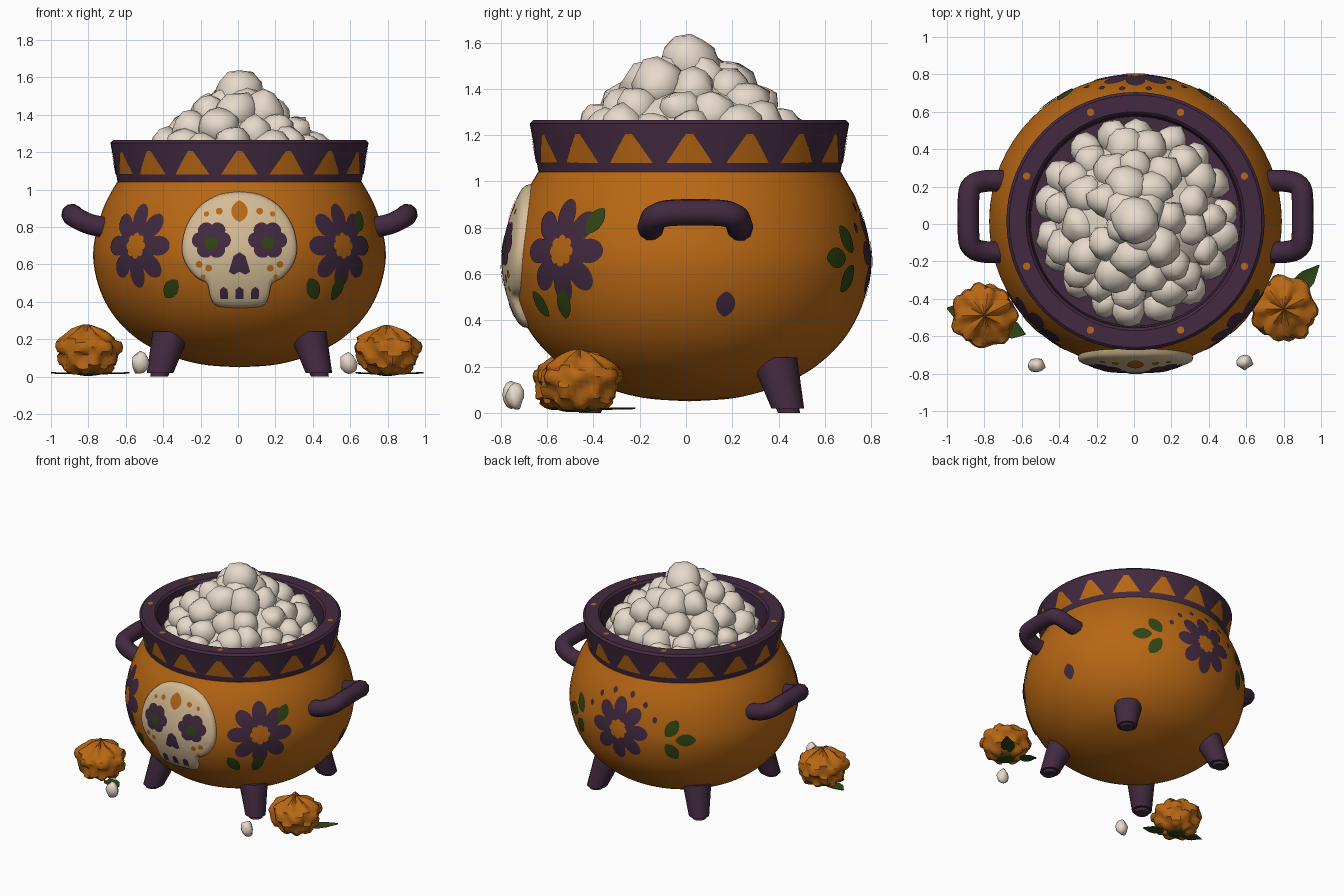
import bpy, bmesh, math, random
from mathutils import Vector, Matrix, noise

if "Cube" in bpy.data.objects:
    bpy.data.objects.remove(bpy.data.objects["Cube"])

random.seed(4)
CX, CY = 0.008, 0.015            # pot axis
TAU = math.tau


def material(name, rgb):
    m = bpy.data.materials.new(name)
    m.diffuse_color = (*rgb, 1)
    m.use_nodes = True
    m.node_tree.nodes["Principled BSDF"].inputs["Base Color"].default_value = m.diffuse_color
    return m


ORANGE = material("orange", (0.48, 0.136, 0.007))
PURPLE = material("dark purple", (0.055, 0.023, 0.051))
BONE = material("bone", (0.66, 0.50, 0.30))
CORN = material("popcorn white", (0.80, 0.70, 0.60))
GREEN = material("leaf green", (0.03, 0.058, 0.007))


def finish(bm, name, mat, angle=40, fix=True):
    if fix:
        bmesh.ops.recalc_face_normals(bm, faces=bm.faces)
    me = bpy.data.meshes.new(name)
    bm.to_mesh(me)
    bm.free()
    me.materials.append(mat)
    ob = bpy.data.objects.new(name, me)
    bpy.context.collection.objects.link(ob)
    bpy.ops.object.select_all(action='DESELECT')
    ob.select_set(True)
    bpy.context.view_layer.objects.active = ob
    bpy.ops.object.shade_smooth_by_angle(angle=math.radians(angle))
    return ob


def lathe(name, profile, mat, n=64):
    bm = bmesh.new()
    vs = [bm.verts.new((CX + r, CY, z)) for r, z in profile]
    es = [bm.edges.new(p) for p in zip(vs, vs[1:])]
    bmesh.ops.spin(bm, geom=vs + es, cent=(CX, CY, 0), axis=(0, 0, 1), angle=TAU, steps=n)
    bmesh.ops.remove_doubles(bm, verts=bm.verts, dist=1e-4)
    return finish(bm, name, mat)


def spline(pts, k=5):
    out = []
    for i in range(len(pts) - 1):
        a, b, c, d = (pts[max(0, min(len(pts) - 1, i + j))] for j in (-1, 0, 1, 2))
        for s in range(k):
            t = s / k
            out.append(tuple(0.5 * (2 * q + (r - p) * t + (2 * p - 5 * q + 4 * r - s_) * t * t
                                    + (3 * q - p - 3 * r + s_) * t ** 3)
                             for p, q, r, s_ in zip(a, b, c, d)))
    return out + [pts[-1]]


# Pot body and rim
BODY = spline([(0, .05), (.2, .065), (.38, .115), (.53, .19), (.66, .31), (.745, .46),
               (.782, .63), (.765, .78), (.72, .92), (.655, 1.04)])
lathe("pot_body", BODY + [(0, 1.04)], ORANGE)
lathe("pot_rim", [(0, 1.06), (.56, 1.08), (.57, 1.25), (.585, 1.265), (.675, 1.265),
                  (.69, 1.25), (.65, 1.03), (0, 1.03)], PURPLE)


def body_r(z):
    for (r0, z0), (r1, z1) in zip(BODY, BODY[1:]):
        if z0 <= z <= z1:
            return r0 + (r1 - r0) * (z - z0) / (z1 - z0)
    return BODY[-1][0]


def rim_r(z):
    return .65 + .04 * (z - 1.03) / .22


FLAT = [(s / 5, 0) for s in range(1, 6)]


def decal(bm, deg, z0, outline, off=.004, surf=body_r, rings=FLAT):
    """Wrap an outline (counter-clockwise, around its centre) on the pot; 0 degrees is the front."""
    r0 = surf(z0)

    def vert(u, v, o):
        a, r = math.radians(deg) + u / r0, surf(z0 + v) + off + o
        return bm.verts.new((CX + r * math.sin(a), CY - r * math.cos(a), z0 + v))
    prev = [vert(0, 0, 0)] * len(outline)
    for s, o in rings:
        cur = [vert(u * s, v * s, o) for u, v in outline]
        for i in range(len(cur)):
            j = (i + 1) % len(cur)
            f = [prev[i], cur[i], cur[j]]
            bm.faces.new(f if prev[i] is prev[j] else f + [prev[j]])
        prev = cur


def petals(n, r0, r1, count=96):
    return [((r0 + (r1 - r0) * abs(math.cos(n * t / 2)) ** .7) * math.cos(t),
             (r0 + (r1 - r0) * abs(math.cos(n * t / 2)) ** .7) * math.sin(t))
            for t in (TAU * i / count for i in range(count))]


def lens(length, width, rot=0, count=20):
    c, s = math.cos(math.radians(rot)), math.sin(math.radians(rot))
    pts = [(length / 2 * math.cos(t), width / 2 * math.sin(t) * abs(math.sin(t)) ** .5)
           for t in (TAU * i / count for i in range(count))]
    return [(x * c - y * s, x * s + y * c) for x, y in pts]


def disc(r):
    return petals(2, r, r, 16)


def dense(pts, k=6):
    return [tuple(p + (q - p) * s / k for p, q in zip(a, b))
            for a, b in zip(pts, pts[1:] + pts[:1]) for s in range(k)]


# Rim triangles and dots
bm = bmesh.new()
for i in range(16):
    decal(bm, i * 22.5, 1.12, dense([(-.10, -.04), (.10, -.04), (.015, .085), (-.015, .085)]), surf=rim_r)
for i in range(8):
    a = math.radians(22.5 + 45 * i)
    bmesh.ops.create_circle(bm, cap_ends=True, segments=10, radius=.02, matrix=Matrix.Translation(
        (CX + .63 * math.cos(a), CY + .63 * math.sin(a), 1.268)))
finish(bm, "rim_pattern", ORANGE, fix=False)

# Painted flowers, leaves and dots
flowers, centres, leaves = bmesh.new(), bmesh.new(), bmesh.new()
for deg, z in ((45, .70), (-45, .70), (180, .69)):
    decal(flowers, deg, z, petals(8, .13, .225))
    decal(centres, deg, z, petals(8, .055, .07), off=.008)
for deg, z, rot in ((31.5, .47, 125), (-29, .47, 45), (44, .47, 75), (57.5, .83, 55)):
    decal(leaves, deg, z, lens(.13, .08, rot), off=.007)
for s in (-1, 1):
    for u, v, rot in ((36, -.03, 0), (29, .05, 55), (29, -.12, -55)):
        decal(leaves, 180 + s * u, .70 + v, lens(.14, .09, rot if s > 0 else 180 - rot), off=.006)
for t in (25, 50, 75, 105, 130, 155):
    t = math.radians(t)
    decal(flowers, 180 + 22 * math.cos(t), .69 + .26 * math.sin(t), lens(.045, .035, 90))
decal(flowers, 102, .47, lens(.11, .085, 90))
finish(flowers, "painted_flowers", PURPLE, fix=False)
finish(centres, "painted_flower_centres", ORANGE, fix=False)
finish(leaves, "painted_leaves", GREEN, fix=False)

# Raised skull plaque on the front
half = spline([(0, -.32), (.13, -.31), (.165, -.27), (.18, -.19), (.24, -.155), (.295, -.08),
               (.315, .01), (.295, .13), (.225, .235), (.12, .29), (0, .305)], 4)
bm = bmesh.new()
decal(bm, 0, .685, half + [(-x, y) for x, y in half[-2:0:-1]], off=.03,
      rings=[(s / 8, 0) for s in range(1, 8)] + [(.94, -.003), (.98, -.012), (1, -.035)])
finish(bm, "skull_plaque", BONE, 60, fix=False)
dark, spots, pupils = bmesh.new(), bmesh.new(), bmesh.new()
for s in (-1, 1):
    decal(dark, s * 10.8, .73, petals(6, .082, .102, 48), off=.034)
    decal(pupils, s * 10.8, .715, disc(.034), off=.038)
    for x, z, r in ((.11, .885, .018), (.18, .87, .014), (.16, .58, .018), (.21, .60, .018), (.19, .535, .012)):
        decal(spots, math.degrees(s * x / .78), z, disc(r), off=.034)
decal(dark, 0, .595, dense([(-.055, -.035), (-.03, -.05), (0, -.035), (.03, -.05), (.055, -.035),
                            (.03, .05), (0, .07), (-.03, .05)], 3), off=.034)
for x in (-.08, 0, .08):
    decal(dark, math.degrees(x / .74), .445, dense([(-.02, -.03), (.02, -.03), (.02, .02), (0, .035), (-.02, .02)], 3), off=.034)
decal(spots, 0, .885, lens(.115, .085, 90), off=.034)
finish(dark, "skull_eyes_nose_teeth", PURPLE, fix=False)
finish(spots, "skull_spots", ORANGE, fix=False)
finish(pupils, "skull_pupils", GREEN, fix=False)

# Side handles
for s, name in ((1, "right_handle"), (-1, "left_handle")):
    path = spline([(.68, -.15, .79), (.80, -.15, .815), (.875, -.125, .85), (.893, -.05, .865), (.893, .13, .865),
                   (.875, .205, .85), (.80, .23, .815), (.68, .23, .79)], 4)
    cu = bpy.data.curves.new(name, 'CURVE')
    cu.dimensions, cu.bevel_depth, cu.bevel_resolution = '3D', .058, 3
    sp = cu.splines.new('POLY')
    sp.points.add(len(path) - 1)
    for p, (x, y, z) in zip(sp.points, path):
        p.co = (CX + s * x, y, z, 1)
    cu.materials.append(PURPLE)
    ob = bpy.data.objects.new(name, cu)
    bpy.context.collection.objects.link(ob)
    bpy.ops.object.select_all(action='DESELECT')
    ob.select_set(True)
    bpy.context.view_layer.objects.active = ob
    bpy.ops.object.convert(target='MESH')
    bpy.ops.object.shade_smooth_by_angle(angle=math.radians(50))

# Four splayed feet
for sx in (-1, 1):
    for sy in (-1, 1):
        bm = bmesh.new()
        bmesh.ops.create_cone(bm, cap_ends=True, segments=16, radius1=.068, radius2=.105, depth=.26,
                              matrix=Matrix.Translation((0, 0, .13)))
        bmesh.ops.bevel(bm, geom=[e for e in bm.edges if abs(e.verts[0].co.z - e.verts[1].co.z) < .01],
                        offset=.02, segments=2, affect='EDGES')
        for v in bm.verts:
            k = .43 - .28 * v.co.z
            v.co += Vector((CX + sx * k, CY + sy * k, 0))
        finish(bm, f"{'front' if sy < 0 else 'back'}_{'left' if sx < 0 else 'right'}_foot", PURPLE)


def blob(bm, loc, size, sub=2, rough=.25):
    seed = Vector((random.random() * 50, random.random() * 50, 0))
    for v in bmesh.ops.create_icosphere(bm, subdivisions=sub, radius=1)['verts']:
        d = v.co * (1 + rough * noise.noise(v.co * 1.3 + seed))
        v.co = Vector(loc) + Vector(d[i] * size[i] for i in range(3))


# Popcorn heap
bm = bmesh.new()
blob(bm, (CX, CY, 1.05), (.46, .46, .39), 3, 0)
for r, z, n, size in ((.46, 1.14, 18, .09), (.395, 1.22, 15, .098), (.30, 1.31, 11, .1),
                      (.195, 1.40, 7, .105), (.09, 1.45, 4, .1), (.005, 1.51, 1, .12)):
    for i in range(n):
        a, k = TAU * (i + random.uniform(-.2, .2)) / n + z * 9, size * random.uniform(.88, 1.1)
        rr = r + random.uniform(-.015, .01) * (n > 1)
        blob(bm, (CX + rr * math.cos(a), CY + rr * math.sin(a), z + random.uniform(-.02, .025) * (n > 1)), (k, k, k))
finish(bm, "popcorn_heap", CORN, 180)

# Loose popcorn pieces
for x, y, z, name in ((-.522, -.755, .075, "left_loose_popcorn"), (.592, -.738, .07, "right_loose_popcorn")):
    bm = bmesh.new()
    blob(bm, (x, y, z), (.046, .038, .058), 2, .3)
    finish(bm, name, CORN, 180)

# Ground blossoms with leaves
for x, y, side, tips in ((-.80, -.49, "left", (((-.86, -.49), (-1, -.45)), ((-.72, -.54), (-.58, -.59)))),
                         (.80, -.455, "right", (((.84, -.38), (.99, -.22)), ((.72, -.40), (.63, -.32))))):
    bm = bmesh.new()
    bmesh.ops.create_uvsphere(bm, u_segments=40, v_segments=18, radius=1)
    for v in bm.verts:
        a, h = math.atan2(v.co.y, v.co.x), v.co.z
        tier = math.floor((h + 1) * 2)                      # staggered petal tiers
        k = 1 + .09 * math.cos(7 * a + tier * math.pi) + .12 * noise.noise(v.co * 2 + Vector((x * 9, 0, 0)))
        k += .05 * math.sin((h + 1) * TAU)
        v.co = (x + .165 * k * v.co.x, y + .165 * k * v.co.y, max(.012, .135 + .13 * k * h))
    finish(bm, side + "_blossom", ORANGE, 45)
    bm = bmesh.new()
    blob(bm, (x, y, .018), (.07, .07, .015), 2, 0)
    for a, b in tips:
        a, b = Vector((*a, .012)), Vector((*b, .016))
        n = Vector((a.y - b.y, b.x - a.x, 0)).normalized()
        rows = [[bm.verts.new(a.lerp(b, t) + n * w * e + Vector((0, 0, .008 * abs(e)))) for e in (-1, 0, 1)]
                for t, w in ((0, .02), (.3, .05), (.6, .045), (1, .003))]
        for p, q in zip(rows, rows[1:]):
            for i in (0, 1):
                bm.faces.new((p[i], q[i], q[i + 1], p[i + 1]))
    finish(bm, side + "_blossom_leaves", GREEN)
